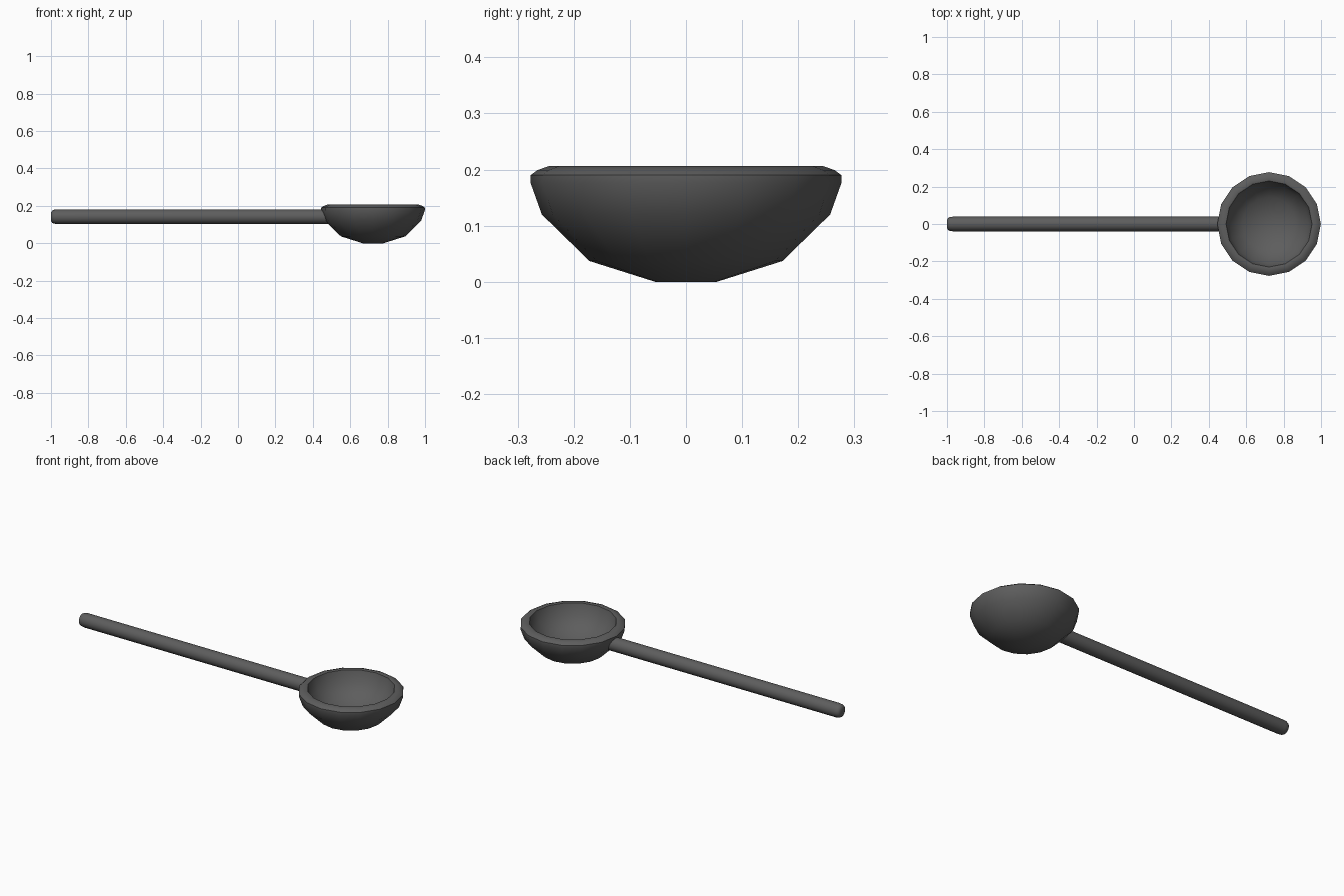
import bpy, bmesh, math
from mathutils import Matrix, Vector

cube = bpy.data.objects.get("Cube")
if cube:
    bpy.data.objects.remove(cube, do_unlink=True)

SIDES = 16

dark = bpy.data.materials.new("dark_grey")
dark.use_nodes = True
colour = (0.11, 0.11, 0.11, 1)
dark.diffuse_color = colour
dark.node_tree.nodes["Principled BSDF"].inputs["Base Color"].default_value = colour


def lathe(name, profile, matrix, sharp_angle):
    """Revolve (radius, height) points about z and cap both ends."""
    bm = bmesh.new()
    rings = []
    for r, h in profile:
        angles = [math.tau * i / SIDES for i in range(SIDES)]
        rings.append([bm.verts.new((r * math.cos(a), r * math.sin(a), h)) for a in angles])
    for low, high in zip(rings, rings[1:]):
        for i in range(SIDES):
            j = (i + 1) % SIDES
            bm.faces.new((low[i], low[j], high[j], high[i]))
    bm.faces.new(rings[0][::-1])
    bm.faces.new(rings[-1])
    bmesh.ops.recalc_face_normals(bm, faces=bm.faces)
    mesh = bpy.data.meshes.new(name)
    bm.to_mesh(mesh)
    bm.free()
    obj = bpy.data.objects.new(name, mesh)
    bpy.context.collection.objects.link(obj)
    mesh.materials.append(dark)
    obj.matrix_world = matrix
    bpy.ops.object.select_all(action="DESELECT")
    obj.select_set(True)
    bpy.context.view_layer.objects.active = obj
    bpy.ops.object.shade_smooth_by_angle(angle=math.radians(sharp_angle))
    return obj


# Bowl: outside from the base up, over the rim, then down the hollow
bowl_profile = [
    (0.055, 0.0), (0.172, 0.037), (0.257, 0.12), (0.277, 0.176),
    (0.277, 0.19), (0.265, 0.199), (0.245, 0.206), (0.23, 0.203),
    (0.212, 0.137), (0.143, 0.076), (0.045, 0.047),
]
lathe("bowl", bowl_profile, Matrix.Translation((0.722, 0, 0)), 50)

# Handle: rod along x with a rounded free end, sunk into the bowl wall
handle_profile = [
    (0.022, 0.0), (0.032, 0.006), (0.037, 0.016), (0.039, 0.032), (0.039, 1.493),
]
lathe("handle", handle_profile,
      Matrix.Translation((-1, 0, 0.142)) @ Matrix.Rotation(math.pi / 2, 4, "Y"), 50)
